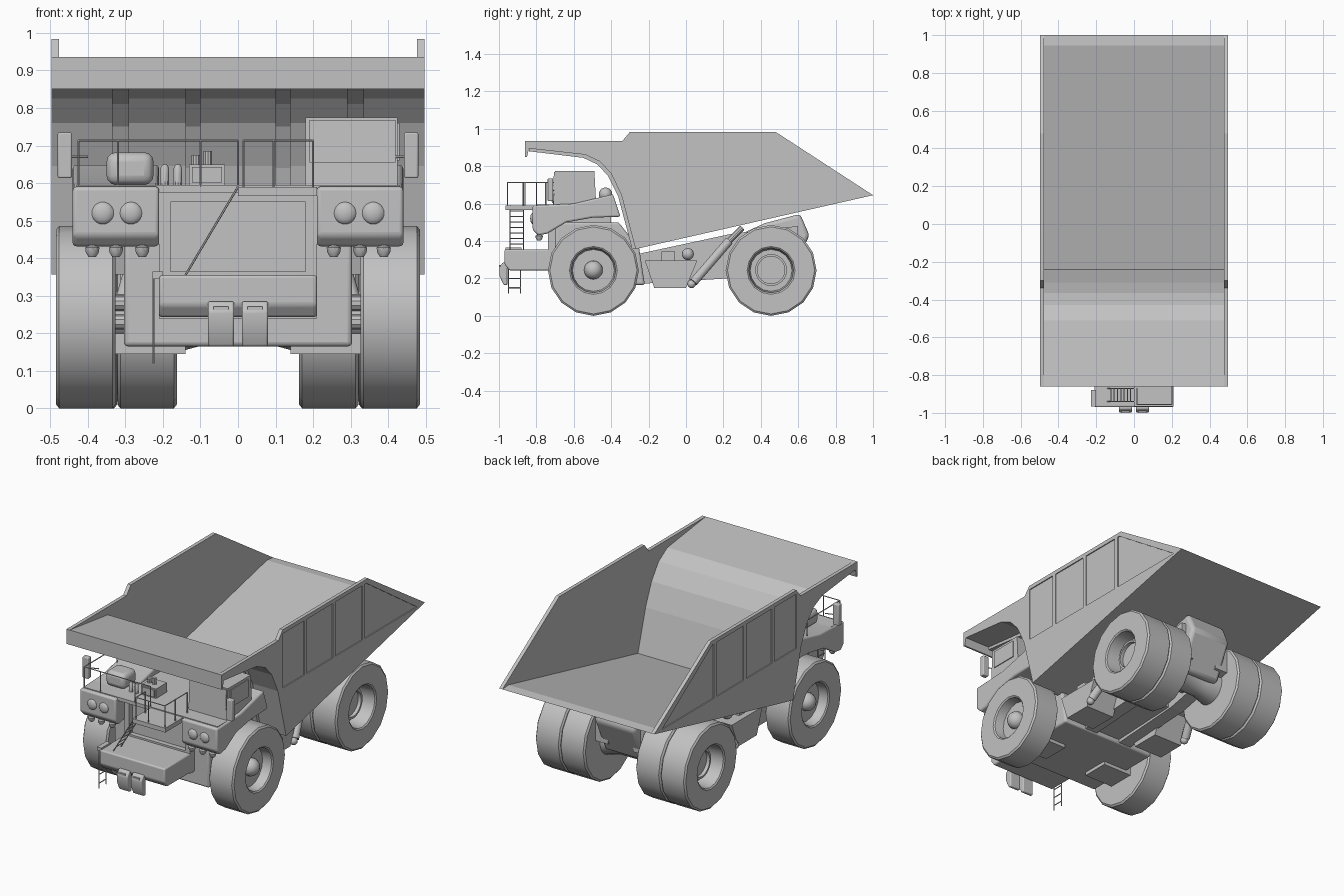
import bpy
import bmesh
import math
from mathutils import Vector, Matrix

default_cube = bpy.data.objects.get("Cube")
if default_cube:
    bpy.data.objects.remove(default_cube, do_unlink=True)

grey = bpy.data.materials.new("plain grey")
grey.use_nodes = True
grey.diffuse_color = (0.54, 0.54, 0.54, 1)
grey.node_tree.nodes["Principled BSDF"].inputs["Base Color"].default_value = grey.diffuse_color


def finish(name, bm, mirror=False, bevel=0.0, smooth=False):
    """Turn a bmesh into an object, optionally mirrored across x, bevelled and smoothed."""
    bmesh.ops.recalc_face_normals(bm, faces=bm.faces)
    mesh = bpy.data.meshes.new(name)
    bm.to_mesh(mesh)
    bm.free()
    mesh.materials.append(grey)
    part = bpy.data.objects.new(name, mesh)
    bpy.context.collection.objects.link(part)
    if bevel:
        modifier = part.modifiers.new("Bevel", "BEVEL")
        modifier.width = bevel
        modifier.segments = 3
    if mirror:
        part.modifiers.new("Mirror", "MIRROR")
    if bevel or smooth:
        bpy.ops.object.select_all(action="DESELECT")
        part.select_set(True)
        bpy.context.view_layer.objects.active = part
        bpy.ops.object.shade_smooth_by_angle(angle=math.radians(35))


def prism(name, outline, left, right, **options):
    """Extrude a (y, z) outline from x = left to x = right."""
    bm = bmesh.new()
    face = bm.faces.new([bm.verts.new((left, y, z)) for y, z in outline])
    grown = bmesh.ops.extrude_face_region(bm, geom=[face])["geom"]
    moved = [item for item in grown if isinstance(item, bmesh.types.BMVert)]
    bmesh.ops.translate(bm, verts=moved, vec=(right - left, 0, 0))
    finish(name, bm, **options)


def box(name, xs, ys, zs, **options):
    (front, back), (low, high) = ys, zs
    outline = [(front, low), (back, low), (back, high), (front, high)]
    prism(name, outline, xs[0], xs[1], **options)


def lathe(name, profile, centre, axis="X", sides=16, **options):
    """Spin (offset, radius) pairs about an axis through the centre."""
    bm = bmesh.new()
    rings = []
    turn = Vector((1, 0, 0)).rotation_difference(Vector((0, 0, 1)) if axis == "Z" else Vector((1, 0, 0)))
    for offset, radius in profile:
        ring = []
        for i in range(sides):
            angle = math.tau * i / sides
            point = Vector((offset, radius * math.cos(angle), radius * math.sin(angle)))
            ring.append(bm.verts.new(turn @ point + Vector(centre)))
        rings.append(ring)
    for a, b in zip(rings, rings[1:]):
        for i in range(sides):
            j = (i + 1) % sides
            bm.faces.new((a[i], a[j], b[j], b[i]))
    bm.faces.new(rings[0])
    bm.faces.new(rings[-1])
    finish(name, bm, smooth=True, **options)


def rods(name, pairs, radius=0.003, sides=6, **options):
    """Straight round bars between pairs of points, joined in one object."""
    bm = bmesh.new()
    for start, end in pairs:
        start, end = Vector(start), Vector(end)
        span = end - start
        matrix = Matrix.Translation((start + end) / 2) @ span.to_track_quat("Z", "Y").to_matrix().to_4x4()
        bmesh.ops.create_cone(bm, cap_ends=True, segments=sides, radius1=radius,
                              radius2=radius, depth=span.length, matrix=matrix)
    finish(name, bm, **options)


def ball(name, centre, radius, squash=1.0, **options):
    bm = bmesh.new()
    matrix = Matrix.Translation(centre) @ Matrix.Diagonal((1, squash, 1, 1))
    bmesh.ops.create_uvsphere(bm, u_segments=14, v_segments=10, radius=radius, matrix=matrix)
    finish(name, bm, smooth=True, **options)


# Dump body: bent floor, front wall and canopy as one sheet
upper = [(-.86, .935), (-.51, .89), (-.43, .84), (-.365, .75), (-.31, .62), (-.24, .38), (.945, .65), (1, .645)]
lower = [(-.27, .357), (-.345, .645), (-.4, .76), (-.46, .825), (-.54, .862), (-.84, .895), (-.85, .85), (-.86, .85)]
prism("body_sheet", upper + lower, -.49, .49)
rim = [(-.86, .935), (-.34, .935), (-.3, .983), (.48, .983), (1, .645)]
prism("body_side", rim + lower, .476, .491, mirror=True)
# Raised frames on the side walls
prism("side_lower_plate", [(1, .645), lower[0], lower[1]], .489, .497, mirror=True)
prism("canopy_cheek", rim[:3] + [(-.3, .645)] + lower[1:], .489, .497, mirror=True)
prism("side_top_rail", [(-.3, .983), (.48, .983), (1, .645), (.93, .645), (.465, .96), (-.3, .96)],
      .48, .497, mirror=True)
for rib in (-.09, .17, .44):
    box("side_rib", (.489, .497), (rib - .012, rib + .012), (.645, .965), mirror=True)
# Stiffeners under the canopy and down the front wall
stiffener = lower[:6] + [(-.84, .88), (-.55, .845), (-.475, .81), (-.418, .75), (-.363, .64), (-.288, .357)]
for inner, outer in ((.1, .14), (.29, .335)):
    prism("canopy_rib", stiffener, inner, outer, mirror=True)

# Wheels: single in front, paired at the rear
tyre = [(0, .125), (0, .233), (.008, .243), (.15, .243), (.158, .233), (.158, .128), (.152, .12)]
for name, start, along, rim_depth in (("front_tyre", .326, -.495, .1), ("rear_outer_tyre", .322, .455, .065),
                                      ("rear_inner_tyre", .163, .455, .065)):
    lathe(name, tyre + [(rim_depth, .112)], (start, along, .243), mirror=True)
lathe("rear_tyre_spacer", [(0, .225), (.02, .225)], (.31, .455, .243), mirror=True)
ball("front_hub", (.428, -.495, .245), .05, mirror=True)
lathe("rear_hub_ring", [(0, .085), (.04, .085), (.04, .073), (.02, .073)], (.38, .455, .245), sides=24, mirror=True)
lathe("rear_axle", [(-.34, .1), (-.16, .1), (-.08, .078), (.08, .078), (.16, .1), (.34, .1)], (0, .455, .25), sides=20)
lathe("front_axle", [(-.36, .06), (.36, .06)], (0, -.495, .245))
box("front_axle_beam", (.14, .33), (-.58, -.42), (.145, .2), mirror=True)
rods("steering_link", [((.28, -.56, z), (.35, -.56, z)) for z in (.23, .28)], .02, 10, mirror=True)

# Chassis
prism("engine_block", [(-.7, .165), (-.22, .165), (-.25, .36), (-.36, .5), (-.7, .5)],
      -.304, .304, bevel=.012)
prism("frame_rail", [(-.26, .17), (.22, .2), (.6, .28), (.6, .48), (.25, .44), (-.26, .33)], .08, .16, mirror=True)
prism("frame_belly", [(-.26, .19), (.2, .21), (.2, .36), (-.26, .3)], -.09, .09)
prism("rear_housing", [(.3, .25), (.56, .22), (.66, .43), (.61, .545), (.42, .495), (.3, .44)],
      -.13, .13, bevel=.02)
prism("side_tank", [(-.17, .15), (0, .15), (.06, .295), (-.22, .295)], .15, .335, mirror=True)
box("tank_box", (.2, .3), (-.13, -.06), (.29, .345), mirror=True)
ball("tank_dome", (.27, .01, .33), .032, mirror=True)
rods("hoist_cylinder", [((.335, .04, .18), (.27, .23, .4))], .024, 12, smooth=True, mirror=True)
rods("hoist_piston", [((.27, .23, .4), (.25, .3, .47))], .016, 10, smooth=True, mirror=True)
ball("hoist_joint", (.335, .03, .17), .022, mirror=True)

# Radiator, bumper and lower boxes
box("radiator", (-.2, .2), (-.71, -.4), (.24, .58))
for edge, (low, high) in (("top", (.55, .59)), ("bottom", (.24, .365))):
    box("radiator_frame_" + edge, (-.21, .21), (-.738, -.68), (low, high))
box("radiator_frame_side", (.18, .21), (-.738, -.68), (.36, .56), mirror=True)
prism("bumper", [(-.97, .275), (-.945, .243), (-.72, .243), (-.72, .355), (-.97, .355)],
      -.21, .21, bevel=.008)
box("bumper_step", (-.228, -.2), (-.965, -.88), (.345, .365))
prism("front_box", [(-.975, .165), (-.955, .165), (-.955, .285), (-.98, .285), (-.998, .26), (-.998, .215)],
      .01, .08, bevel=.006, mirror=True)
box("front_box_handle", (.025, .065), (-1, -.97), (.262, .272), mirror=True)

# Fender pods with lamps
pod = [(-.82, .59), (-.82, .46), (-.79, .43), (-.74, .44), (-.64, .5), (-.5, .525), (-.35, .53), (-.39, .65), (-.6, .6)]
prism("fender_pod", pod, .21, .44, bevel=.01, mirror=True)
for across in (.285, .36):
    ball("headlamp", (across, -.818, .52), .03, .5, mirror=True)
for across in (.255, .325, .388):
    lathe("hanging_lamp", [(0, .01), (.012, .018), (.025, .02), (.03, .012), (.045, .012)],
          (across, -.785, .403), "Z", 10, mirror=True)

# Deck, cab and mirrors
box("deck", (-.43, .43), (-.8, -.4), (.575, .595))
box("front_platform", (0, .21), (-.965, -.76), (.565, .59))
prism("cab", [(-.71, .59), (-.48, .59), (-.49, .775), (-.7, .775)], .18, .425)
prism("cab_windscreen", [(-.712, .655), (-.7, .655), (-.695, .768), (-.706, .768)], .19, .42)
box("cab_side_window", (.424, .43), (-.68, -.52), (.66, .76))
box("mirror", (.442, .48), (-.74, -.71), (.613, .735), bevel=.005, mirror=True)
rods("mirror_arm", [((.4, -.7, .67), (.455, -.72, .67))], mirror=True)

# Equipment on the deck
box("air_tank", (-.35, -.225), (-.72, -.6), (.595, .682), bevel=.025)
for across in (-.195, -.16):
    lathe("deck_bottle", [(0, .012), (.045, .012), (.055, .006)], (across, -.7, .595), "Z", 10)
box("control_box", (-.13, -.035), (-.7, -.6), (.595, .65))
box("control_box_face", (-.122, -.043), (-.706, -.7), (.602, .643))
for across, tall in ((-.08, .035), (-.112, .025)):
    lathe("exhaust_cap", [(0, .012), (tall, .012)], (across, -.65, .65), "Z", 10)
ball("intake_dome", (.33, -.43, .65), .036)

# Handrails
deck_path = [(-.425, -.5), (-.425, -.8), (-.32, -.8), (-.1, -.8), (0, -.8)]
porch_path = [(.015, -.87), (.015, -.955), (.095, -.955), (.2, -.955), (.2, -.86), (.2, -.75)]
rails = []
for path in (deck_path, porch_path):
    rails += [((x, y, .59), (x, y, .713)) for x, y in path]
    rails += [((*a, .713), (*b, .713)) for a, b in zip(path, path[1:])]
rods("handrails", rails)

# Stairs up to the deck and the ladder below the bumper
stairs = [((-.14, y, .355), (0, y, .59)) for y in (-.94, -.87)]
for step in range(1, 8):
    t = step / 8
    stairs.append(((-.14 * (1 - t), -.94, .355 + .235 * t), (-.14 * (1 - t), -.87, .355 + .235 * t)))
rods("stairs", stairs)
ladder = [((-.225, y, .12), (-.225, y, .36)) for y in (-.95, -.885)]
ladder += [((-.225, -.95, z), (-.225, -.885, z)) for z in (.15, .2, .25, .3)]
rods("lower_ladder", ladder)
